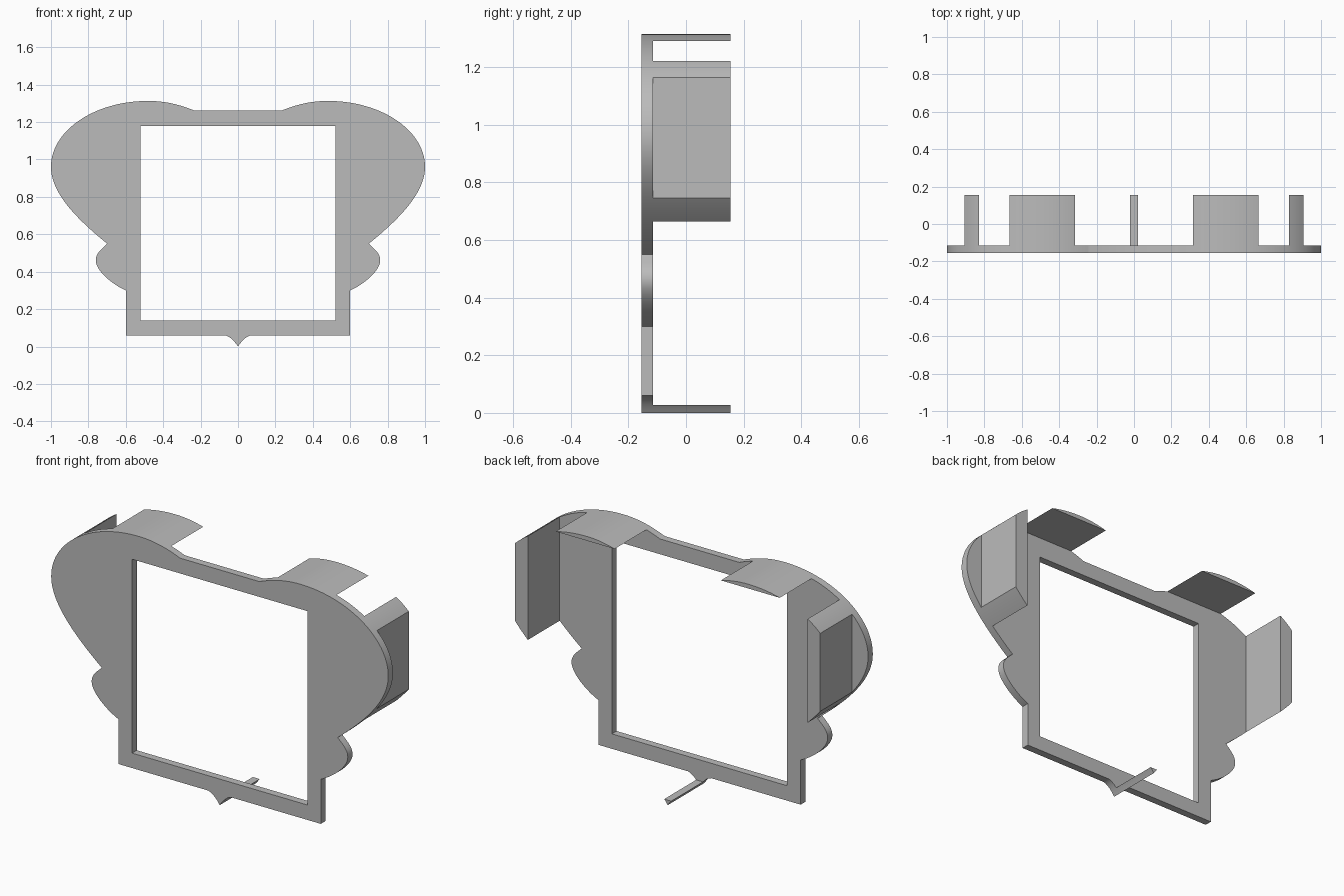
import bpy, bmesh
from mathutils import Vector
from mathutils.geometry import interpolate_bezier

cube = bpy.data.objects.get("Cube")
if cube:
    bpy.data.objects.remove(cube, do_unlink=True)

grey = bpy.data.materials.new("plain_grey")
grey.use_nodes = True
colour = (0.5, 0.5, 0.5, 1)
grey.diffuse_color = colour
grey.node_tree.nodes["Principled BSDF"].inputs["Base Color"].default_value = colour

FRONT, BACK, TAB_END = -0.155, -0.115, 0.155


def bezier(*pts, steps=16):
    """Sample one cubic segment in the x, z plane."""
    a, h1, h2, b = [Vector(p).to_3d() for p in pts]
    return [(p.x, p.y) for p in interpolate_bezier(a, h1, h2, b, steps)]


def clip(poly, axis, limit, sign):
    """Keep the part of a profile where sign * (coordinate - limit) >= 0."""
    out = []
    for a, b in zip(poly, poly[1:] + poly[:1]):
        da, db = sign * (a[axis] - limit), sign * (b[axis] - limit)
        if da >= 0:
            out.append(a)
        if da * db < 0:
            out.append(tuple(Vector(a).lerp(Vector(b), da / (da - db))))
    return out


def finish(obj):
    obj.data.materials.clear()
    obj.data.materials.append(grey)
    bpy.ops.object.select_all(action="DESELECT")
    obj.select_set(True)
    bpy.context.view_layer.objects.active = obj
    bpy.ops.object.shade_smooth_by_angle(angle=0.5)


def prism(name, profile, y0, y1):
    """Extrude an x, z profile along y."""
    bm = bmesh.new()
    face = bm.faces.new([bm.verts.new((x, y0, z)) for x, z in profile])
    new = bmesh.ops.extrude_face_region(bm, geom=[face], use_keep_orig=True)
    verts = [v for v in new["geom"] if isinstance(v, bmesh.types.BMVert)]
    bmesh.ops.translate(bm, verts=verts, vec=(0, y1 - y0, 0))
    bmesh.ops.remove_doubles(bm, verts=bm.verts, dist=0.0001)
    bmesh.ops.recalc_face_normals(bm, faces=bm.faces)
    mesh = bpy.data.meshes.new(name)
    bm.to_mesh(mesh)
    bm.free()
    obj = bpy.data.objects.new(name, mesh)
    bpy.context.collection.objects.link(obj)
    finish(obj)


def mirrored(points):
    return [(-x, z) for x, z in reversed(points)]


# Outline of the left half, from the bottom point up to the top edge
point = bezier((0, 0), (0.015, 0.022), (0.04, 0.055), (0.07, 0.06), steps=8)
small_lobe = (bezier((0.6, 0.3), (0.66, 0.325), (0.76, 0.4), (0.76, 0.46))
              + bezier((0.76, 0.46), (0.76, 0.5), (0.73, 0.52), (0.7, 0.55))[1:])
big_lobe = (bezier((0.7, 0.55), (0.86, 0.68), (1, 0.82), (1, 0.96), steps=24)
            + bezier((1, 0.96), (1, 1.155), (0.767, 1.313), (0.48, 1.313), steps=32)[1:]
            + bezier((0.48, 1.313), (0.39, 1.313), (0.31, 1.293), (0.235, 1.262))[1:])
half = point + [(0.6, 0.06)] + small_lobe + big_lobe[1:]
outline = half + mirrored(half)[:-1]
opening = [(-0.52, 0.14), (0.52, 0.14), (0.52, 1.18), (-0.52, 1.18)]

# Face plate with its square opening, filled from two closed curves
curve = bpy.data.curves.new("face_plate", "CURVE")
curve.dimensions = "2D"
curve.fill_mode = "BOTH"
curve.extrude = (BACK - FRONT) / 2
for loop in (outline, opening):
    spline = curve.splines.new("POLY")
    spline.points.add(len(loop) - 1)
    for p, (x, z) in zip(spline.points, loop):
        p.co = (x, z, 0, 1)
    spline.use_cyclic_u = True
plate = bpy.data.objects.new("face_plate", curve)
bpy.context.collection.objects.link(plate)
plate.rotation_euler.x = 1.5707963
plate.location.y = (FRONT + BACK) / 2
bpy.ops.object.select_all(action="DESELECT")
plate.select_set(True)
bpy.context.view_layer.objects.active = plate
bpy.ops.object.convert(target="MESH")
plate = bpy.context.view_layer.objects.active
bm = bmesh.new()
bm.from_mesh(plate.data)
bmesh.ops.remove_doubles(bm, verts=bm.verts, dist=0.0001)
bmesh.ops.recalc_face_normals(bm, faces=bm.faces)
bm.to_mesh(plate.data)
bm.free()
finish(plate)

# Tabs behind the plate, cut from the outline so they sit flush with its rim
top_tab = clip(clip(clip(big_lobe, 1, 1.29, 1), 0, 0.31, 1), 0, 0.67, -1)
side_tab = clip(clip(big_lobe, 0, 0.83, 1), 0, 0.905, -1)
for name, profile in (("top_tab", top_tab), ("side_tab", side_tab)):
    prism("left_" + name, profile, BACK, TAB_END)
    prism("right_" + name, mirrored(profile), BACK, TAB_END)
bottom_tab = clip(point + mirrored(point)[:-1], 1, 0.027, -1)
prism("bottom_tab", bottom_tab, BACK, TAB_END)
